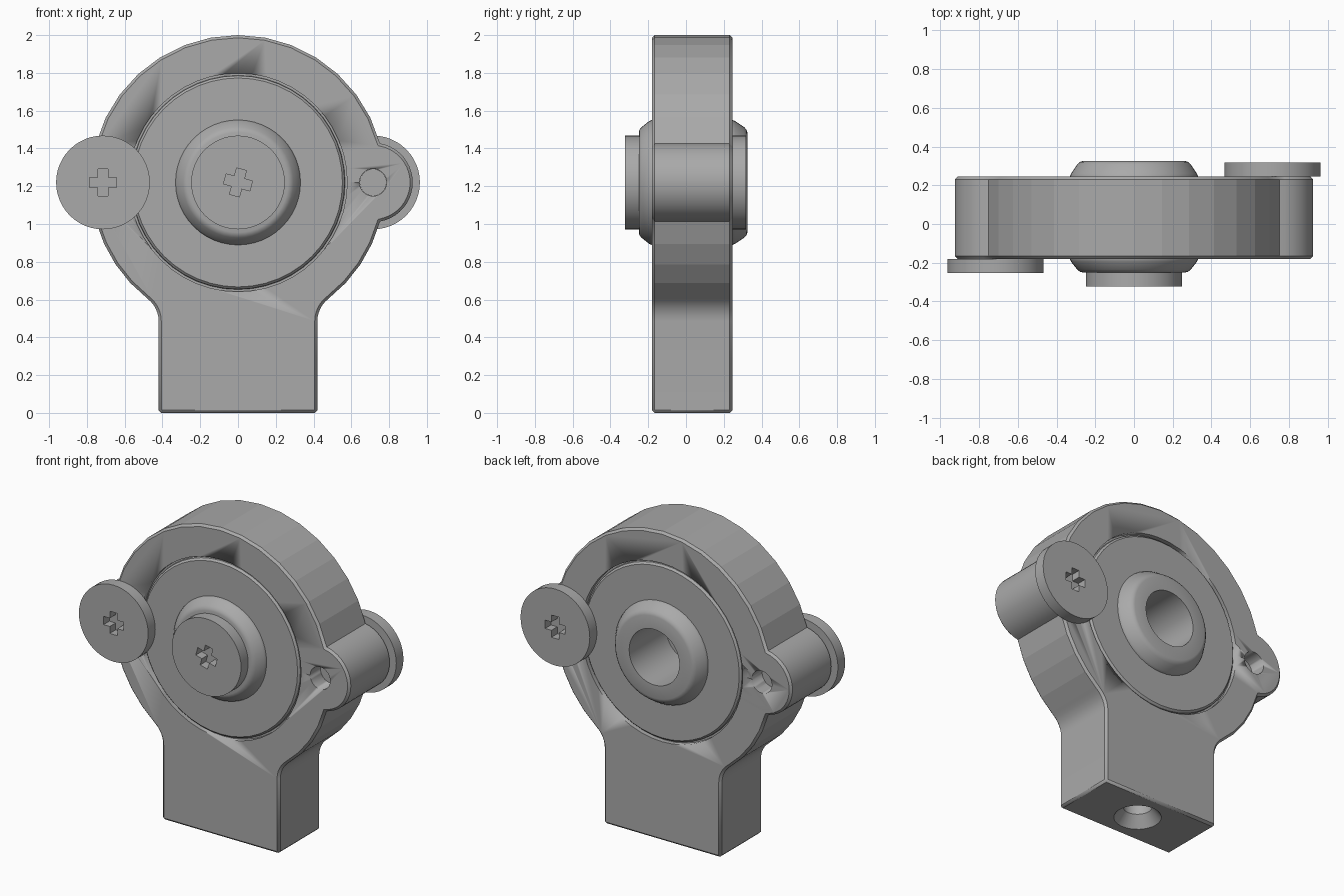
import bpy, bmesh, math
from mathutils import Matrix, Vector

cube = bpy.data.objects.get("Cube")
if cube:
    bpy.data.objects.remove(cube)

grey = bpy.data.materials.new("plain grey")
grey.use_nodes = True
grey.diffuse_color = (0.4, 0.4, 0.4, 1)
grey.node_tree.nodes["Principled BSDF"].inputs["Base Color"].default_value = (0.4, 0.4, 0.4, 1)

AXIS_Z = 1.22              # height of the main bore
FRONT, BACK = -0.18, 0.245
EAR_X = 0.715


def make(name, bm, smooth=None):
    bmesh.ops.recalc_face_normals(bm, faces=bm.faces)
    mesh = bpy.data.meshes.new(name)
    bm.to_mesh(mesh)
    bm.free()
    mesh.materials.append(grey)
    ob = bpy.data.objects.new(name, mesh)
    bpy.context.collection.objects.link(ob)
    if smooth:
        bpy.ops.object.select_all(action='DESELECT')
        ob.select_set(True)
        bpy.context.view_layer.objects.active = ob
        bpy.ops.object.shade_smooth_by_angle(angle=math.radians(smooth))
    return ob


def extrude(name, outline, y0, y1, smooth=None):
    """Extrude an x-z outline along y."""
    bm = bmesh.new()
    face = bm.faces.new([bm.verts.new((x, y0, z)) for x, z in outline])
    new = bmesh.ops.extrude_face_region(bm, geom=[face], use_keep_orig=True)["geom"]
    verts = [v for v in new if isinstance(v, bmesh.types.BMVert)]
    bmesh.ops.translate(bm, verts=verts, vec=(0, y1 - y0, 0))
    return make(name, bm, smooth)


def lathe(name, profile, x=0, z=AXIS_Z, steps=48, vertical=False, smooth=30):
    """Spin (radius, distance) points about y, or about z when vertical."""
    bm = bmesh.new()
    axis = Vector((0, 0, 1)) if vertical else Vector((0, 1, 0))
    verts = [bm.verts.new(Vector((r, 0, 0)) + axis * d) for r, d in profile]
    edges = [bm.edges.new(p) for p in zip(verts, verts[1:])]
    bmesh.ops.spin(bm, geom=verts + edges, cent=(0, 0, 0), axis=axis,
                   angle=math.tau, steps=steps)
    bmesh.ops.remove_doubles(bm, verts=bm.verts, dist=0.0005)
    y = (FRONT + BACK) / 2 if vertical else 0
    bmesh.ops.translate(bm, verts=bm.verts, vec=(x, y, z))
    return make(name, bm, smooth)


def arc(cx, cz, r, a0, a1, n):
    angles = [math.radians(a0 + (a1 - a0) * i / n) for i in range(n + 1)]
    return [(cx + r * math.cos(a), cz + r * math.sin(a)) for a in angles]


def cut(target, cutter):
    cutter.hide_render = True
    cutter.hide_viewport = True
    cutter.display_type = 'WIRE'
    mod = target.modifiers.new("cut", 'BOOLEAN')
    mod.operation = 'DIFFERENCE'
    mod.solver = 'EXACT'
    mod.object = cutter


# Housing: foot, fillet, ring and side ears in one mirrored outline
half = [(0.42, 0)]
half += arc(0.57, 0.485, 0.15, 180, 127.8, 6)
half += arc(0, AXIS_Z, 0.78, -52.2, -15.4, 4)[1:]
half += arc(EAR_X, AXIS_Z, 0.21, -80, 80, 20)[1:]
half += arc(0, AXIS_Z, 0.78, 15.4, 90, 7)[1:]
outline = half + [(-x, z) for x, z in reversed(half[:-1])]
housing = extrude("housing", outline, FRONT, BACK, 9)
bevel = housing.modifiers.new("edge bevel", 'BEVEL')
bevel.width = 0.014
bevel.segments = 1
bevel.limit_method = 'ANGLE'
bevel.angle_limit = math.radians(70)

# Bores through the housing
cut(housing, lathe("ring_bore_cutter", [(0, -0.5), (0.578, -0.5), (0.578, 0.5), (0, 0.5)]))
for side in (-1, 1):
    cut(housing, lathe("ear_bore_cutter", [(0, -0.5), (0.072, -0.5), (0.072, 0.5), (0, 0.5)],
                       x=side * EAR_X, steps=32))
cut(housing, lathe("foot_hole_cutter",
                   [(0, -0.1), (0.14, -0.1), (0.14, 0), (0.085, 0.07), (0.085, 0.4), (0, 0.4)],
                   z=0, steps=32, vertical=True))

# Disc filling the ring, with a fine groove around its rim
lathe("bearing_disc", [(0.25, FRONT), (0.553, FRONT), (0.565, FRONT + 0.012), (0.567, FRONT + 0.03),
                       (0.579, FRONT + 0.03), (0.579, BACK - 0.03), (0.567, BACK - 0.03),
                       (0.565, BACK - 0.012), (0.553, BACK), (0.25, BACK)])

# Hollow hub with rounded shoulders on both faces
lathe("hub", [(0.18, -0.25), (0.265, -0.25), (0.28, -0.246), (0.293, -0.235), (0.325, -0.195),
              (0.331, -0.18), (0.331, 0.245), (0.325, 0.26), (0.293, 0.308), (0.28, 0.32),
              (0.265, 0.325), (0.18, 0.325), (0.18, -0.25)], smooth=40)


def screw(name, x, seat, out, shaft_r, shaft_len, turn=0):
    """Flat headed screw; out is -1 toward the front, 1 toward the back."""
    tip = seat + out * 0.073
    head = lathe(name, [(0, tip), (0.248, tip), (0.248, seat), (shaft_r, seat),
                        (shaft_r, seat - out * shaft_len), (0, seat - out * shaft_len)], x=x)
    a, b = 0.072, 0.027
    cross = [(b, a), (b, b), (a, b), (a, -b), (b, -b), (b, -a),
             (-b, -a), (-b, -b), (-a, -b), (-a, b), (-b, b), (-b, a)]
    spin = Matrix.Rotation(math.radians(turn), 2)
    pts = [spin @ Vector(p) + Vector((x, AXIS_Z)) for p in cross]
    cut(head, extrude(name + "_cross_cutter", pts, tip - out * 0.06, tip + out * 0.05))


screw("centre_screw", 0, -0.25, -1, 0.179, 0.2, -15)
screw("front_screw", -EAR_X, FRONT, -1, 0.071, 0.32)
screw("back_screw", EAR_X, BACK, 1, 0.071, 0.32)
